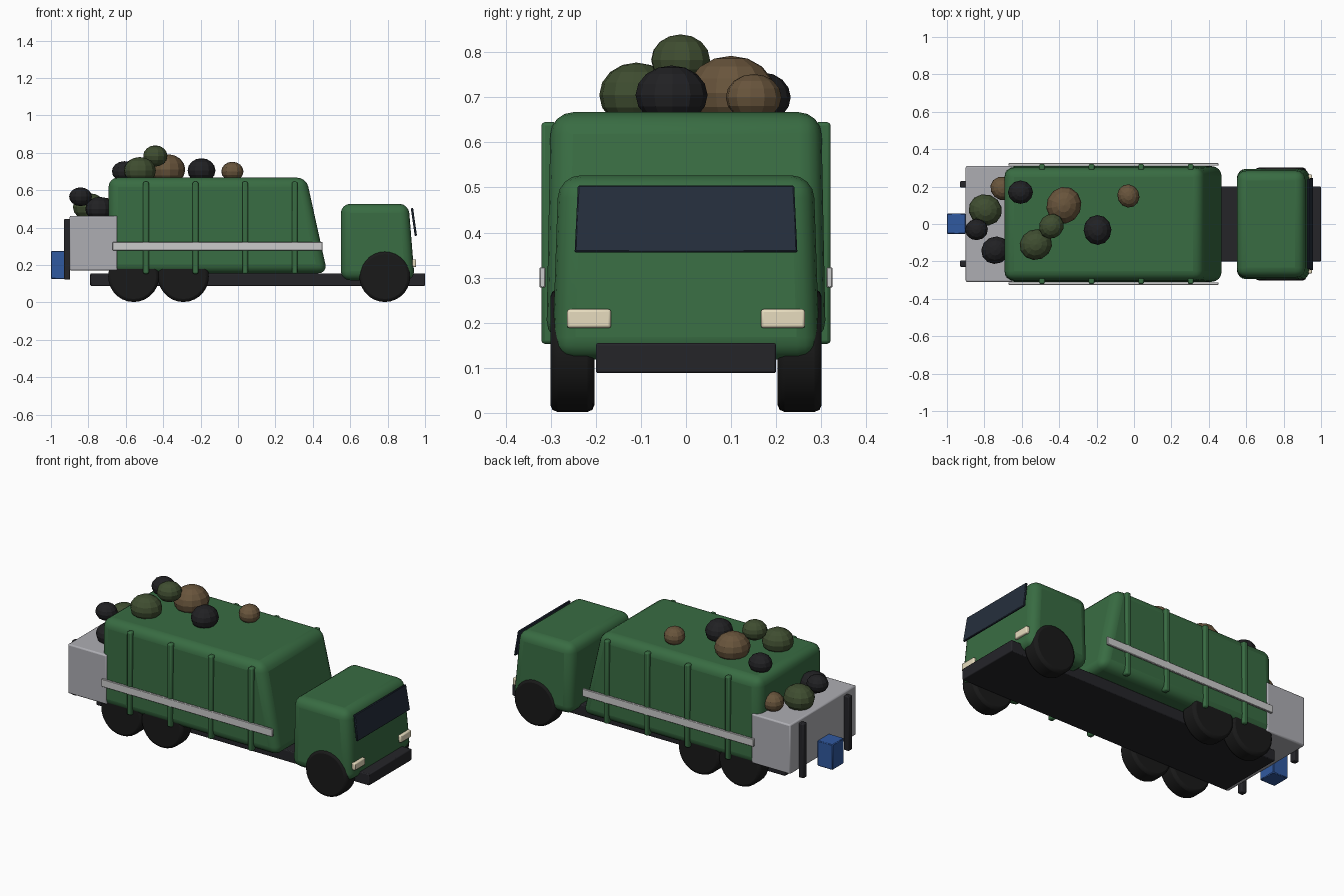
import bpy, bmesh, math

if "Cube" in bpy.data.objects:
    bpy.data.objects.remove(bpy.data.objects["Cube"])

def mat(name, c):
    m = bpy.data.materials.new(name)
    m.diffuse_color = (*c, 1)
    m.use_nodes = True
    m.node_tree.nodes["Principled BSDF"].inputs["Base Color"].default_value = m.diffuse_color
    return m

GREEN = mat("body_green", (0.04, 0.15, 0.055))
DARK = mat("dark_metal", (0.018, 0.018, 0.022))
RUBBER = mat("rubber", (0.01, 0.01, 0.01))
GLASS = mat("glass", (0.018, 0.028, 0.045))
LAMP = mat("lamp", (0.8, 0.72, 0.52))
GREY = mat("hopper_grey", (0.42, 0.42, 0.45))
WHITE = mat("stripe_white", (0.68, 0.68, 0.68))
BLUE = mat("bin_blue", (0.03, 0.1, 0.35))
BAGS = {"k": mat("bag_black", (0.015, 0.015, 0.017)),
        "g": mat("bag_green", (0.05, 0.075, 0.03)),
        "b": mat("bag_brown", (0.14, 0.09, 0.045))}

def finish(name, bm, material, bevel=0, seg=3):
    bmesh.ops.recalc_face_normals(bm, faces=bm.faces)
    me = bpy.data.meshes.new(name)
    bm.to_mesh(me)
    bm.free()
    me.materials.append(material)
    ob = bpy.data.objects.new(name, me)
    bpy.context.collection.objects.link(ob)
    if bevel:
        mod = ob.modifiers.new("Bevel", 'BEVEL')
        mod.width, mod.segments = bevel, seg
        mod.limit_method = 'ANGLE'
        bpy.ops.object.select_all(action='DESELECT')
        bpy.context.view_layer.objects.active = ob
        ob.select_set(True)
        bpy.ops.object.shade_smooth_by_angle(angle=math.radians(40))
    return ob

def prism(name, profile, material, bevel=0, seg=3):
    """Extrude an (x, z, half width) side profile across y, centred on y = 0."""
    bm = bmesh.new()
    left = [bm.verts.new((x, -w, z)) for x, z, w in profile]
    right = [bm.verts.new((x, w, z)) for x, z, w in profile]
    bm.faces.new(left)
    bm.faces.new(right[::-1])
    n = len(profile)
    for i in range(n):
        j = (i + 1) % n
        bm.faces.new((left[i], right[i], right[j], left[j]))
    return finish(name, bm, material, bevel, seg)

def box(name, x, y, z, material, bevel=0, seg=2):
    ob = prism(name, [(x[0], z[0], (y[1]-y[0])/2), (x[1], z[0], (y[1]-y[0])/2),
                      (x[1], z[1], (y[1]-y[0])/2), (x[0], z[1], (y[1]-y[0])/2)],
               material, bevel, seg)
    ob.location.y = (y[0] + y[1]) / 2
    return ob

# Chassis
box("chassis", (-0.79, 1.0), (-0.2, 0.2), (0.088, 0.155), DARK, 0.005)

# Cab with windscreen
prism("cab", [(0.55, 0.118, 0.297), (0.945, 0.118, 0.297),
              (0.912, 0.527, 0.283), (0.55, 0.527, 0.283)], GREEN, 0.05, 4)
prism("windscreen", [(0.945, 0.355, 0.247), (0.957, 0.357, 0.247),
                     (0.936, 0.505, 0.24), (0.924, 0.503, 0.24)], GLASS, 0.003, 1)

# Compactor body
prism("compactor_body", [(-0.692, 0.155, 0.31), (0.478, 0.155, 0.31),
                         (0.365, 0.667, 0.3), (-0.692, 0.667, 0.3)], GREEN, 0.05, 4)

# Rear hopper and hanging bin
box("hopper", (-0.9, -0.645), (-0.31, 0.31), (0.17, 0.463), GREY, 0.008)
box("hanging_bin", (-1.0, -0.9), (-0.053, 0.056), (0.125, 0.275), BLUE, 0.004, 1)

# Parts repeated on both sides
for s, side in ((-1, "right"), (1, "left")):
    def span(a, b):
        return sorted((s * a, s * b))
    box("headlight_" + side, (0.925, 0.953), span(0.166, 0.264), (0.188, 0.23), LAMP, 0.006)
    box("stripe_" + side, (-0.67, 0.452), span(0.312, 0.325), (0.278, 0.323), WHITE, 0.002, 1)
    box("lift_post_" + side, (-0.931, -0.897), span(0.195, 0.229), (0.122, 0.445), DARK, 0.006)
    for i in range(4):
        x = -0.492 + 0.265 * i
        box(f"body_rib_{side}_{i+1}", (x - 0.015, x + 0.015), span(0.285, 0.321),
            (0.153, 0.645), GREEN, 0.008)
    for i, x in enumerate((0.785, -0.292, -0.558)):
        bm = bmesh.new()
        bmesh.ops.create_cone(bm, cap_ends=True, segments=28, radius1=0.136,
                              radius2=0.136, depth=0.098)
        w = finish(f"wheel_{side}_{i+1}", bm, RUBBER, 0.016, 2)
        w.rotation_euler.x = math.pi / 2
        w.location = (x, s * 0.252, 0.138)

# Rubbish bags: colour, centre, radius
bags = [("k", -0.607, 0.17, 0.7, 0.067), ("g", -0.525, -0.11, 0.705, 0.088),
        ("g", -0.442, -0.012, 0.783, 0.069), ("b", -0.375, 0.1, 0.71, 0.1),
        ("k", -0.195, -0.032, 0.705, 0.08), ("b", -0.03, 0.15, 0.7, 0.063),
        ("b", -0.705, 0.19, 0.505, 0.065), ("g", -0.795, 0.075, 0.51, 0.09),
        ("k", -0.842, -0.03, 0.565, 0.061), ("k", -0.74, -0.14, 0.5, 0.078)]
for i, (c, x, y, z, r) in enumerate(bags):
    bm = bmesh.new()
    bmesh.ops.create_uvsphere(bm, u_segments=12, v_segments=8, radius=r)
    ob = finish(f"bag_{i+1}", bm, BAGS[c])
    ob.location = (x, y, z)
    ob.scale = (1, 0.93, 0.82)
    ob.rotation_euler.z = 0.4 * i
